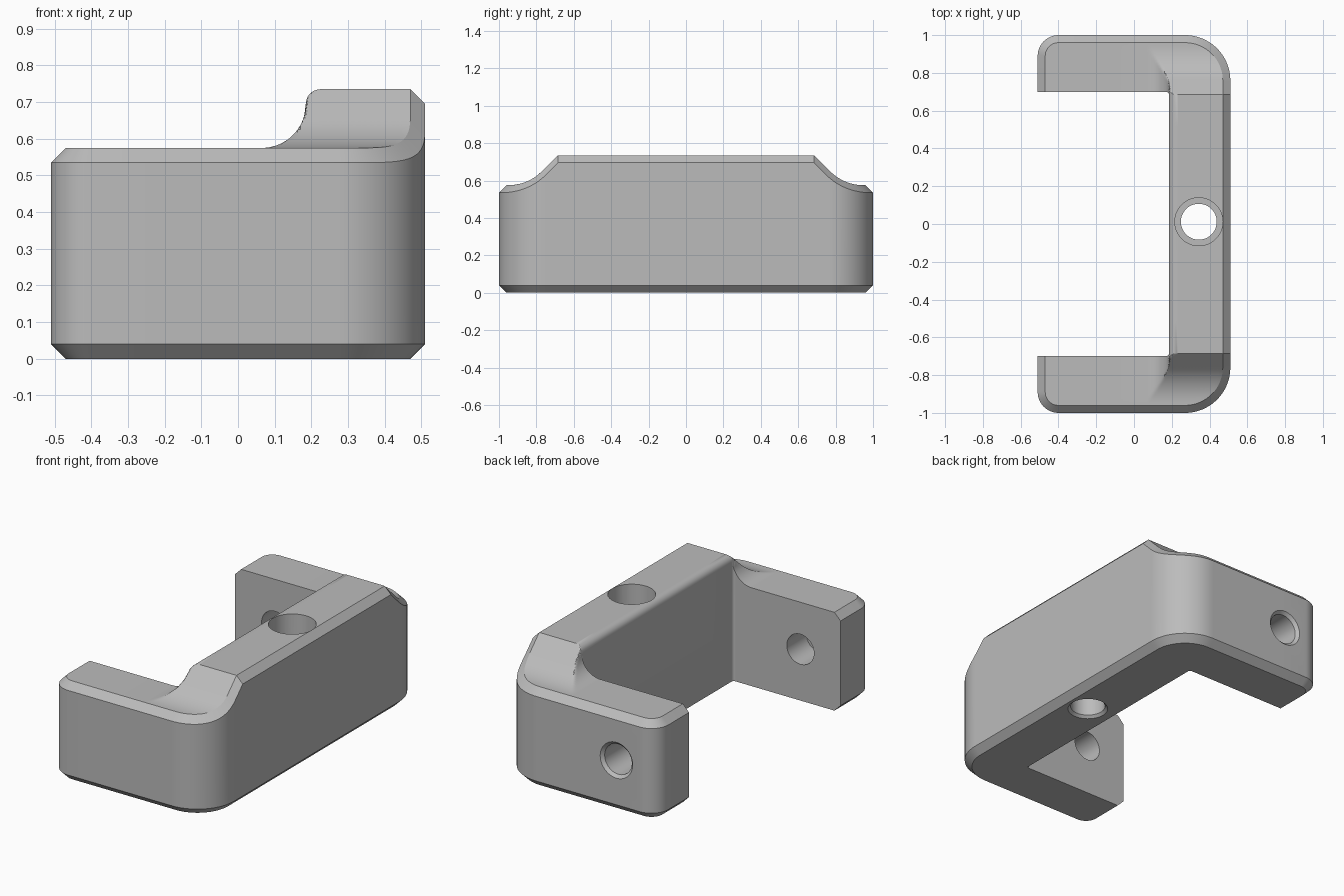
import bpy, bmesh
from math import sin, cos, pi, sqrt
from mathutils import Vector, Matrix

cube = bpy.data.objects.get("Cube")
if cube:
    bpy.data.objects.remove(cube)

CHAMFER = 0.04
LOW, HIGH = 0.575, 0.735
X_IN, X_OUT, X_END = 0.185, 0.51, -0.51
Y_IN, Y_OUT = 0.70, 1.0
R_IN, R_OUT, R_TIP = 0.015, 0.24, 0.11

grey = bpy.data.materials.new("light grey")
grey.use_nodes = True
grey.diffuse_color = (0.5, 0.5, 0.5, 1)
grey.node_tree.nodes["Principled BSDF"].inputs["Base Color"].default_value = (0.5, 0.5, 0.5, 1)


def side_profile(x):
    """Arm top, concave sweep up to the web, rounded inner web edge."""
    r, top_r = 0.12, HIGH - LOW - 0.12
    if x <= X_IN - r:
        return LOW
    if x < X_IN:
        return LOW + r - sqrt(max(0, r * r - (x - X_IN + r) ** 2))
    if x < X_IN + top_r:
        return HIGH - top_r + sqrt(max(0, top_r ** 2 - (X_IN + top_r - x) ** 2))
    return HIGH


def end_profile(y):
    """Web top, 45 degree slope, concave run-out onto the arm."""
    y, start, r = abs(y), Y_IN - R_IN, 0.25
    centre = start + HIGH - LOW + r * (sqrt(2) - 1)
    if y <= start:
        return HIGH
    if y < centre - r * sin(pi / 4):
        return HIGH - (y - start)
    if y < centre:
        return LOW + r - sqrt(r * r - (centre - y) ** 2)
    return LOW


def height(p):
    return min(side_profile(p.x), end_profile(p.y))


def steps(a, b, n):
    return [a + (b - a) * i / n for i in range(n + 1)]


# Half of the U path: (outer point, outward direction, inner point)
half = []


def station(outer, normal, inner):
    half.append((Vector(outer), Vector(normal), Vector(inner)))


y_corner, x_corner = Y_OUT - R_OUT, X_OUT - R_OUT
y_fillet, x_fillet = Y_IN - R_IN, X_IN - R_IN
x_tip, y_tip = X_END + R_TIP, Y_OUT - R_TIP
for y in steps(0, y_fillet, 4):                      # web
    station((X_OUT, y), (1, 0), (X_IN, y))
for y in steps(y_fillet, y_corner, 8)[1:]:
    station((X_OUT, y), (1, 0), (X_IN, y_fillet))
for a in steps(0, pi / 2, 28)[1:]:                   # big corner
    n = Vector((cos(a), sin(a)))
    station(Vector((x_corner, y_corner)) + n * R_OUT, n,
            Vector((x_fillet, y_fillet)) + n * R_IN)
for x in steps(x_corner, x_fillet, 10)[1:]:          # arm
    station((x, Y_OUT), (0, 1), (x_fillet, Y_IN))
for x in steps(x_fillet, X_IN - 0.12, 14)[1:] + steps(X_IN - 0.12, x_tip, 3)[1:]:
    station((x, Y_OUT), (0, 1), (x, Y_IN))
for a in steps(pi / 2, pi, 12)[1:]:                  # arm tip
    n = Vector((cos(a), sin(a)))
    station(Vector((x_tip, y_tip)) + n * R_TIP, n, (x_tip, Y_IN))
for y in steps(y_tip, Y_IN, 2)[1:]:
    station((X_END, y), (-1, 0), (x_tip, Y_IN))

flip = Vector((1, -1))
path = [tuple(v * flip for v in s) for s in reversed(half[1:])] + half

# Loft the chamfered section along the path
bm = bmesh.new()
rings = []
for outer, normal, inner in path:
    inset = outer - normal * CHAMFER
    points = [(*inner, 0), (*inset, 0), (*outer, CHAMFER),
              (*outer, height(inset) - CHAMFER)]
    for u in steps(0, 1, 24):
        p = inset.lerp(inner, 1 - (1 - u) ** 1.6)
        points.append((*p, height(p)))
    rings.append([bm.verts.new(p) for p in points])
count = len(rings[0])
for a, b in zip(rings, rings[1:]):
    for i in range(count):
        j = (i + 1) % count
        bm.faces.new((a[i], a[j], b[j], b[i]))
bm.faces.new(rings[0])
bm.faces.new(reversed(rings[-1]))
bmesh.ops.remove_doubles(bm, verts=bm.verts, dist=0.00002)
bmesh.ops.dissolve_degenerate(bm, edges=bm.edges, dist=0.00001)
bmesh.ops.recalc_face_normals(bm, faces=bm.faces)
mesh = bpy.data.meshes.new("bracket")
bm.to_mesh(mesh)
bm.free()
mesh.materials.append(grey)
bracket = bpy.data.objects.new("bracket", mesh)
bpy.context.collection.objects.link(bracket)
bpy.context.view_layer.objects.active = bracket
bracket.select_set(True)


def drill(name, profile, matrix, sides=48):
    """Cut a turned (radius, depth) profile out of the bracket."""
    cb = bmesh.new()
    loops = [[cb.verts.new((r * cos(2 * pi * k / sides), r * sin(2 * pi * k / sides), z))
              for k in range(sides)] for r, z in profile]
    for a, b in zip(loops, loops[1:]):
        for k in range(sides):
            m = (k + 1) % sides
            cb.faces.new((a[k], a[m], b[m], b[k]))
    cb.faces.new(loops[0])
    cb.faces.new(loops[-1])
    bmesh.ops.recalc_face_normals(cb, faces=cb.faces)
    data = bpy.data.meshes.new(name)
    cb.to_mesh(data)
    cb.free()
    data.materials.append(grey)
    cutter = bpy.data.objects.new(name, data)
    cutter.matrix_world = matrix
    cutter.hide_render = True
    bpy.context.collection.objects.link(cutter)
    mod = bracket.modifiers.new(name, "BOOLEAN")
    mod.operation, mod.solver, mod.object = "DIFFERENCE", "EXACT", cutter
    bpy.ops.object.modifier_apply(modifier=name)
    bpy.data.objects.remove(cutter)


# Stepped bolt hole through the web, chamfered below
drill("web_hole", [(0.16, -0.05), (0.095, 0.015), (0.095, 0.36), (0.127, 0.36), (0.127, 0.9)],
      Matrix.Translation((0.343, 0.012, 0)))
# Pin hole: through the back arm, blind in the front arm
drill("arm_hole", [(0.155, -0.05), (0.088, 0.017), (0.088, 1.88)],
      Matrix.Translation((-0.25, Y_OUT, 0.30)) @ Matrix.Rotation(pi / 2, 4, "X"))

bpy.ops.object.shade_smooth_by_angle(angle=pi / 6)
